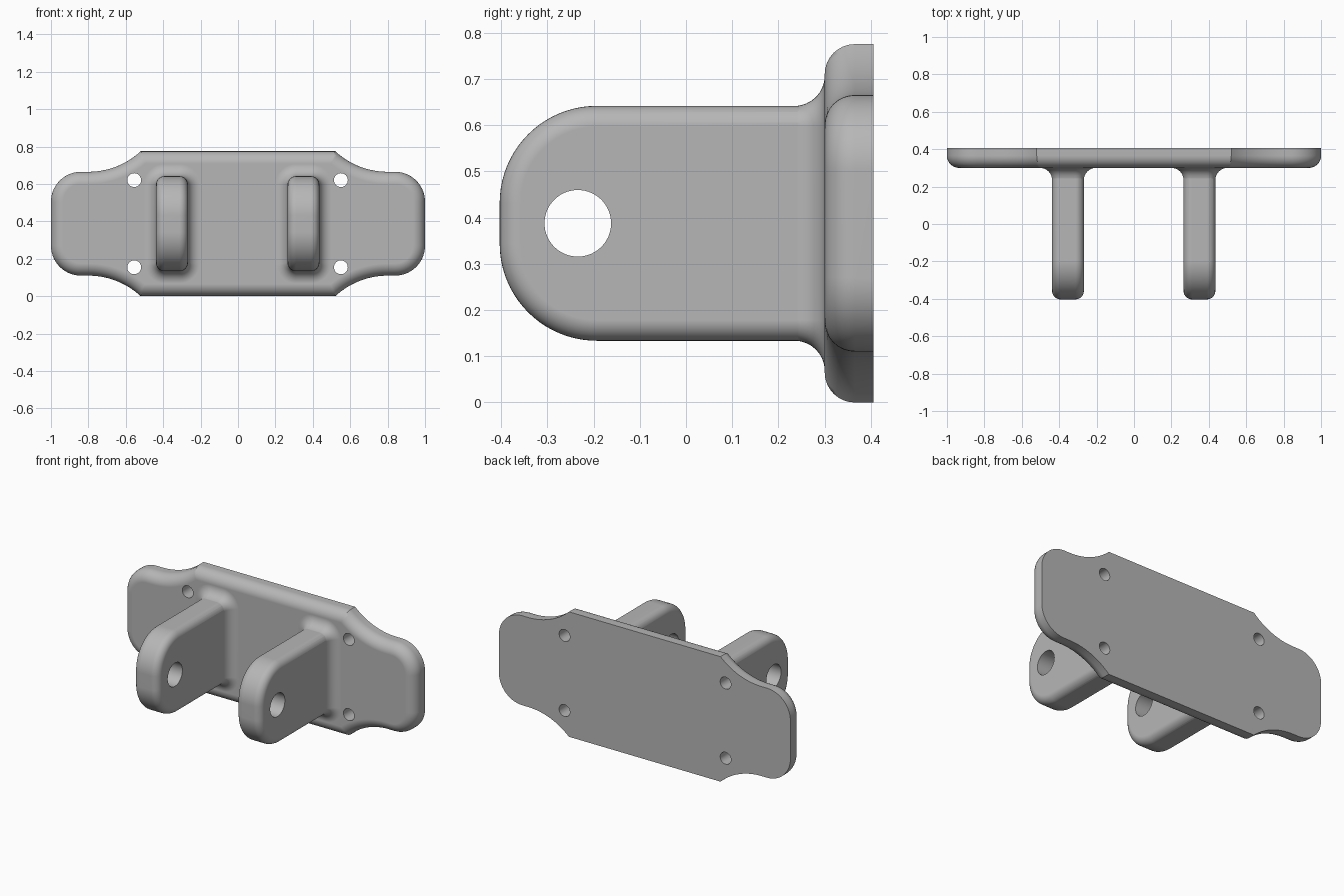
import bpy, bmesh
from math import sin, cos, pi, radians
from mathutils import Vector

if "Cube" in bpy.data.objects:
    bpy.data.objects.remove(bpy.data.objects["Cube"])

grey = bpy.data.materials.new("plain grey")
grey.use_nodes = True
colour = (0.47, 0.47, 0.47, 1)
grey.diffuse_color = colour
grey.node_tree.nodes["Principled BSDF"].inputs["Base Color"].default_value = colour

MID_Z, BACK, FACE = 0.3875, 0.405, 0.30
EDGE, LUG_EDGE, FILLET = 0.065, 0.045, 0.065
STEPS = 8


def arc(cu, cv, r, start, end, n=14):
    angles = [radians(start + (end - start) * i / n) for i in range(n + 1)]
    return [Vector((cu + r * cos(a), cv + r * sin(a))) for a in angles]


def grow(outline, d):
    """Offset a counter-clockwise outline outwards by d with mitred corners."""
    result = []
    for i, p in enumerate(outline):
        a = (p - outline[i - 1]).normalized()
        b = (outline[(i + 1) % len(outline)] - p).normalized()
        na, nb = Vector((a.y, -a.x)), Vector((b.y, -b.x))
        result.append(p + (na + nb) * d / (1 + na.dot(nb)))
    return result


def loft(name, outline, layers, place):
    """Skin a closed solid through offset copies of one outline."""
    bm = bmesh.new()
    rings = [[bm.verts.new(place(p.x, p.y, depth)) for p in grow(outline, d)]
             for d, depth in layers]
    for low, high in zip(rings, rings[1:]):
        for i in range(len(low)):
            bm.faces.new((low[i - 1], low[i], high[i], high[i - 1]))
    bm.faces.new(rings[0])
    bm.faces.new(rings[-1])
    bmesh.ops.recalc_face_normals(bm, faces=bm.faces)
    mesh = bpy.data.meshes.new(name)
    bm.to_mesh(mesh)
    bm.free()
    mesh.materials.append(grey)
    obj = bpy.data.objects.new(name, mesh)
    bpy.context.collection.objects.link(obj)
    return obj


def combine(target, other, operation):
    mod = target.modifiers.new(operation.lower(), 'BOOLEAN')
    mod.operation, mod.solver, mod.object = operation, 'EXACT', other
    bpy.context.view_layer.objects.active = target
    bpy.ops.object.modifier_apply(modifier=mod.name)
    bpy.data.objects.remove(other)


def along_y(u, v, depth):
    return (u, depth, v)


# Plate outline: one quarter, mirrored to all four corners
quarter = arc(0.84, 0.1175, 0.16, 0, 90)
quarter += arc(0.80, 0.6885, 0.411, 270, 227)
quarter[-1] = Vector((0.52, MID_Z))
right_half = [Vector((p.x, -p.y)) for p in reversed(quarter)] + quarter
outline = right_half + [-p for p in right_half]
outline = [p + Vector((0, MID_Z)) for p in outline]

# Plate with a sharp back edge and rounded front edge
layers = [(0, BACK)]
for i in range(STEPS + 1):
    t = i / STEPS * pi / 2
    layers.append((EDGE * (cos(t) - 1), FACE + EDGE * (1 - sin(t))))
bracket = loft("mounting_bracket", outline, layers, along_y)

# Lugs with rounded edges, and a flared fillet where each meets the plate
HALF_W, HALF_H = 0.085, 0.254
TIP, ROOT, TIP_R = -0.403, 0.365, 0.21
low, high = MID_Z - HALF_H, MID_Z + HALF_H
side = arc(TIP + TIP_R, high - TIP_R, TIP_R, 90, 180, 20)
side += arc(TIP + TIP_R, low + TIP_R, TIP_R, 180, 270, 20)
side += [Vector((ROOT, low)), Vector((ROOT, high))]

rim = [(LUG_EDGE * (sin(i / STEPS * pi / 2) - 1),
        HALF_W - LUG_EDGE * (1 - cos(i / STEPS * pi / 2))) for i in range(STEPS + 1)]
lug_layers = [(d, -x) for d, x in rim] + [(d, x) for d, x in reversed(rim)]

flare = [(-0.002, FACE - FILLET - 0.005)]
for i in range(1, STEPS + 1):
    t = i / STEPS * pi / 2
    flare.append((FILLET * (1 - cos(t)), FACE - FILLET + FILLET * sin(t)))
flare.append((FILLET, FACE + 0.02))

for centre in (-0.353, 0.350):
    lug = loft("lug", side, lug_layers, lambda u, v, d: (centre + d, u, v))
    section = []
    for k, (sx, sz) in enumerate(((1, 1), (-1, 1), (-1, -1), (1, -1))):
        section += arc(centre + sx * (HALF_W - LUG_EDGE), MID_Z + sz * (HALF_H - LUG_EDGE),
                       LUG_EDGE, 90 * k, 90 * k + 90, STEPS)
    skirt = loft("lug_fillet", section, flare, along_y)
    combine(lug, skirt, 'UNION')
    combine(bracket, lug, 'UNION')

# Pin hole through both lugs
pin = loft("pin_cutter", arc(-0.234, MID_Z, 0.072, 0, 354, 59), [(0, -0.6), (0, 0.6)],
           lambda u, v, d: (d, u, v))
combine(bracket, pin, 'DIFFERENCE')

# Four bolt holes through the plate
for x in (-0.555, 0.55):
    for z in (-0.233, 0.233):
        bolt = loft("bolt_cutter", arc(x, MID_Z + z, 0.037, 0, 348.75, 31),
                    [(0, 0.1), (0, 0.6)], along_y)
        combine(bracket, bolt, 'DIFFERENCE')

# Smooth rounded edges, crisp corners, flat large faces
bpy.ops.object.select_all(action='DESELECT')
bracket.select_set(True)
bpy.context.view_layer.objects.active = bracket
bpy.ops.object.shade_smooth_by_angle(angle=radians(30))
weighted = bracket.modifiers.new("even_shading", 'WEIGHTED_NORMAL')
weighted.keep_sharp = True
